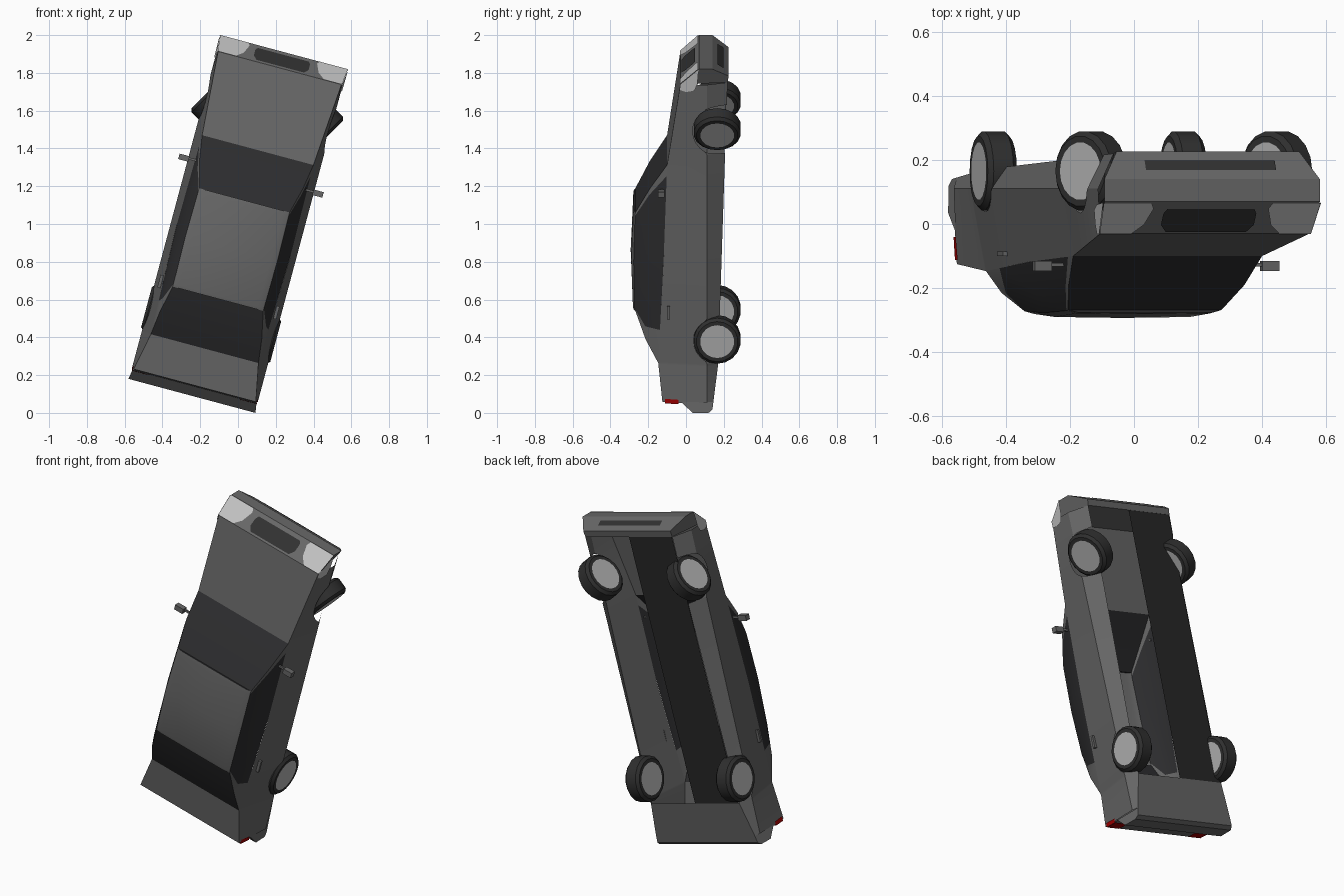
import bpy, bmesh, math

if "Cube" in bpy.data.objects:
    bpy.data.objects.remove(bpy.data.objects["Cube"], do_unlink=True)

TILT = math.radians(15)
S, C = math.sin(TILT), math.cos(TILT)


def P(l, w, h):
    """Car length, width, height to world: the car stands on its tail, leaning."""
    return (l * S + w * C, -h, 1 + l * C - w * S)


def material(name, rgb):
    m = bpy.data.materials.new(name)
    m.use_nodes = True
    m.diffuse_color = (*rgb, 1)
    m.node_tree.nodes["Principled BSDF"].inputs["Base Color"].default_value = (*rgb, 1)
    return m


PAINT = material("grey paint", (0.135, 0.135, 0.135))
GLASS = material("dark glass", (0.026, 0.026, 0.028))
RUBBER = material("black rubber", (0.028, 0.028, 0.028))
BELLY = material("black underside", (0.02, 0.02, 0.02))
GRILLE = material("grille black", (0.03, 0.03, 0.03))
HUB = material("hub silver", (0.45, 0.45, 0.45))
LAMP = material("headlight white", (0.52, 0.52, 0.52))
RED = material("tail light red", (0.35, 0.0, 0.0))


def build(name, faces, mats):
    """faces: list of (points in car coordinates, material index)."""
    bm = bmesh.new()
    for pts, mi in faces:
        f = bm.faces.new([bm.verts.new(P(*p)) for p in pts])
        f.material_index = mi
    bmesh.ops.remove_doubles(bm, verts=bm.verts, dist=0.0004)
    bmesh.ops.recalc_face_normals(bm, faces=bm.faces)
    me = bpy.data.meshes.new(name)
    bm.to_mesh(me)
    bm.free()
    for m in mats:
        me.materials.append(m)
    ob = bpy.data.objects.new(name, me)
    bpy.context.collection.objects.link(ob)
    bpy.ops.object.select_all(action='DESELECT')
    ob.select_set(True)
    bpy.context.view_layer.objects.active = ob
    bpy.ops.object.shade_smooth_by_angle(angle=math.radians(28))
    return ob


def mir(p):
    return (p[0], -p[1], p[2])


def lerp(a, b, t):
    return tuple(x + (y - x) * t for x, y in zip(a, b))


def table(rows, l):
    for a, b in zip(rows, rows[1:]):
        if a[0] >= l >= b[0]:
            return lerp(a, b, (l - a[0]) / (b[0] - a[0]))
    return rows[0] if l > rows[0][0] else rows[-1]


def prism(name, prof, mat):
    """Symmetric block from a side outline whose points carry their own half width."""
    n = len(prof)
    faces = [(prof, 0), ([mir(p) for p in prof], 0)]
    for i in range(n):
        a, b = prof[i], prof[(i + 1) % n]
        faces.append(([a, b, mir(b), mir(a)], 0))
    return build(name, faces, [mat])


def box(name, l, w, h, mat):
    ring = [(l[0], h[0]), (l[1], h[0]), (l[1], h[1]), (l[0], h[1])]
    e = [[(a, ww, b) for a, b in ring] for ww in w]
    faces = [(e[0], 0), (e[1], 0)]
    faces += [([e[0][i], e[0][i - 1], e[1][i - 1], e[1][i]], 0) for i in range(4)]
    return build(name, faces, [mat])


# Lower body: upper edge line, sill line and wheel arches
TOP = [(.855, .338, .03), (.405, .305, .10), (-.1, .312, .118),
       (-.683, .295, .147), (-.885, .335, .125)]
SILL = [(.855, .295, -.22), (.405, .29, -.205), (-.69, .30, -.17), (-.885, .335, -.145)]
FRONT, REAR, AXLE_H = .60, -.55, -.165
ARCHES = [(FRONT, .13), (REAR, .126)]


def arch(l):
    for c, r in ARCHES:
        if abs(l - c) <= r + 1e-5:
            return AXLE_H + math.sqrt(max(0, r * r - (l - c) ** 2))
    return -1


def column(l):
    top, sill = table(TOP, l), table(SILL, l)
    out = [top]
    for base in (-.11, sill[2]):
        h = max(base, arch(l))
        if h >= -.11:
            w = top[1] + (.345 - top[1]) * (top[2] - h) / (top[2] + .11)
        else:
            w = .345 + (sill[1] - .345) * (-.11 - h) / (-.11 - sill[2])
        out.append((l, w, h))
    return out


ls = [r[0] for r in TOP] + [-.69]
for c, r in ARCHES:
    ls += [c + r * math.cos(k * math.pi / 12) for k in range(13)] + [c + r + .002, c - r - .002]
cols = [column(l) for l in sorted(ls, reverse=True)]
faces = []
for a, b in zip(cols, cols[1:]):
    for i in range(2):
        q = [a[i], b[i], b[i + 1], a[i + 1]]
        faces += [(q, 0), ([mir(p) for p in q], 0)]
    # hood and rear deck close the top, the cabin stays open
    if b[0][0] >= .404 or a[0][0] <= -.682:
        faces.append(([a[0], b[0], mir(b[0]), mir(a[0])], 0))
build("body_shell", faces, [PAINT])

# Nose with front bumper, tail with rear bumper, rear valance, half floor
NOSE_A, NOSE_B, NOSE_C, NOSE_D = (.855, .338, .03), (.942, .348, -.07), (.942, .348, -.14), (.89, .295, -.226)
prism("nose", [NOSE_A, NOSE_B, NOSE_C, NOSE_D, (.855, .295, -.22)], PAINT)
prism("tail", [(-.885, .335, .125), (-.89, .34, .02), (-.942, .348, -.035), (-.942, .346, -.12),
               (-.925, .34, -.14), (-.885, .335, -.145)], PAINT)
v0, v1 = (-.885, .335, -.145), (-.69, .30, -.17)
build("rear_valance", [([v0, v1, mir(v1), mir(v0)], 0)], [PAINT])
build("floor_plate", [([(.86, 0, -.219), (.86, -.292, -.219), (.405, -.288, -.204), (-.69, -.295, -.17),
                        (-.69, 0, -.17), (.405, 0, -.204)], 0)], [BELLY])

# Cabin: rows run from the belt over the roof edge to the centre line
belt = [table(TOP, l) for l in (.405, .345, -.08, -.50, -.683)]
mid = [(.272, .284, .19), (.235, .284, .195), (-.12, .29, .208), (-.485, .284, .215), (-.555, .279, .215)]
edge = [(.13, .248, .268), (.11, .248, .27), (-.14, .252, .277), (-.395, .248, .272), (-.41, .248, .268)]
inner = [(.13, .215, .276), (.11, .215, .279), (-.14, .218, .29), (-.395, .215, .281), (-.41, .215, .277)]
crown = [(.13, 0, .277), (.11, 0, .281), (-.14, 0, .293), (-.395, 0, .283), (-.41, 0, .278)]
half = [belt, mid, edge, inner, crown]
rows = half + [[mir(p) for p in r] for r in half[-2::-1]]
faces = []
for j, (r0, r1) in enumerate(zip(rows, rows[1:])):
    for i in range(4):
        window = j in (0, 1, 6, 7) and i in (1, 2)
        faces.append(([r0[i], r0[i + 1], r1[i + 1], r1[i]], 1 if window else 0))
for i in (0, 4):  # windscreen and rear window
    for k in range(3):
        a, b = half[k][i], half[k + 1][i]
        faces.append(([a, b, mir(b), mir(a)], 1))
    faces.append(([inner[i], crown[i], mir(inner[i])], 1))
build("cabin", faces, [PAINT, GLASS])


# Thin plates for lights, grille and intake
def on_panel(a, b, pts, off=.004):
    """Place (w, t) points on the panel running from a to b, lifted outward."""
    dl, dh = b[0] - a[0], b[2] - a[2]
    n = math.hypot(dl, dh)
    return [(a[0] + dl * t - dh / n * off, w, a[2] + dh * t + dl / n * off) for w, t in pts]


def pair(name, pts, mat):
    build("left_" + name, [(pts, 0)], [mat])
    build("right_" + name, [([mir(p) for p in pts], 0)], [mat])


pair("headlight", on_panel(NOSE_A, NOSE_B, [(.341, .01), (.24, .01), (.205, .3), (.185, .8),
                                            (.195, .97), (.35, .97)]), LAMP)
pair("headlight_side", [(.857, .342, .031), (.943, .352, -.067), (.86, .351, -.06),
                        (.825, .350, -.045), (.815, .344, .0), (.825, .341, .032)], LAMP)
build("grille", [(on_panel(NOSE_A, NOSE_B, [(-.13, .08), (.13, .08), (.15, .3), (.15, .65), (.14, .8),
                                            (-.14, .8), (-.15, .65), (-.15, .3)]), 0)], [GRILLE])
build("bumper_intake", [(on_panel(NOSE_C, NOSE_D, [(-.21, .3), (.21, .3), (.21, .65), (-.21, .65)]), 0)],
      [GRILLE])
pair("tail_light", [(-.893, .25, .112), (-.893, .337, .112), (-.895, .341, .04), (-.895, .25, .04)], RED)
pair("tail_light_side", [(-.893, .339, .112), (-.868, .337, .112), (-.872, .342, .04), (-.895, .343, .04)], RED)

# Door handles and mirrors
for side, s in (("left", 1), ("right", -1)):
    box(side + "_door_handle", (-.435, -.365), (s * .31, s * .326), (.086, .10), PAINT)
    box(side + "_mirror_arm", (.262, .274), (s * .295, s * .345), (.122, .132), PAINT)
    box(side + "_mirror", (.25, .28), (s * .34, s * .395), (.115, .147), PAINT)

# Wheels: turned profile (axle offset, radius); the front pair is steered
TYRE = [(-.047, .09), (-.047, .11), (-.032, .125), (.032, .125), (.047, .11), (.047, .09)]
SEG = 18


def wheel(name, cl, cw, steer):
    cs, sn = math.cos(steer), math.sin(steer)

    def pt(a, r, k):
        t = 2 * math.pi * k / SEG
        f = r * math.cos(t)
        return (cl + f * cs - a * sn, cw + f * sn + a * cs, AXLE_H + r * math.sin(t))
    faces = []
    for (a0, r0), (a1, r1) in zip(TYRE, TYRE[1:]):
        for k in range(SEG):
            faces.append(([pt(a0, r0, k), pt(a0, r0, k + 1), pt(a1, r1, k + 1), pt(a1, r1, k)], 0))
    for a, r in (TYRE[0], TYRE[-1]):
        faces.append(([pt(a, r, k) for k in range(SEG)], 1))
    build(name, faces, [RUBBER, HUB])


for side, s in (("left", 1), ("right", -1)):
    wheel("front_wheel_" + side, FRONT, s * .30, math.radians(30))
    wheel("rear_wheel_" + side, REAR, s * .307, 0)
